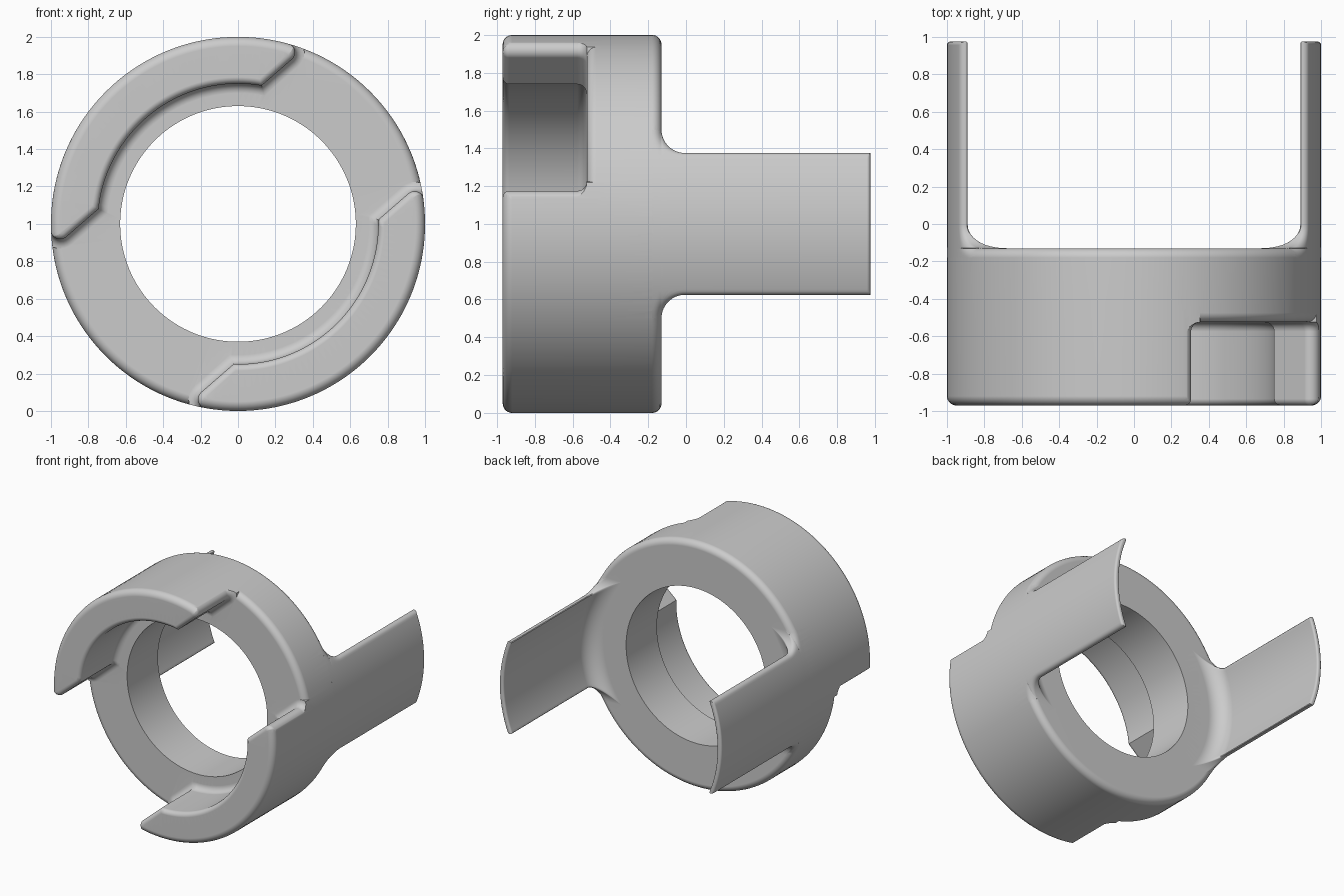
import bpy, bmesh, math
from mathutils import Vector

if "Cube" in bpy.data.objects:
    bpy.data.objects.remove(bpy.data.objects["Cube"])

SEGMENTS = 144
OUTER, BORE, JAW, PRONG = 1.0, 0.63, 0.75, 0.96
FRONT, FLOOR, BACK, END = -0.97, -0.525, -0.13, 0.975
ROUND = 0.05      # rim rounding and floor fillet
SOFT = 0.035      # rounding of the jaw edges
SWEEP = 0.125     # fillet at the prong roots
HALF = 0.375      # half height of a prong

grey = bpy.data.materials.new("satin grey")
grey.use_nodes = True
color = (0.6, 0.6, 0.6, 1)
grey.diffuse_color = color
grey.node_tree.nodes["Principled BSDF"].inputs["Base Color"].default_value = color


def arc(cx, cy, r, start, stop, n=8):
    """Points on a circle, angles in degrees."""
    angles = [math.radians(start + (stop - start) * i / n) for i in range(n + 1)]
    return [(cx + r * math.cos(a), cy + r * math.sin(a)) for a in angles]


def skin(name, loops, closed=False):
    """Solid from equal-length loops, capped unless it closes on itself."""
    bm = bmesh.new()
    rings = [[bm.verts.new(p) for p in loop] for loop in loops]
    n = len(rings[0])
    pairs = list(zip(rings, rings[1:]))
    if closed:
        pairs.append((rings[-1], rings[0]))
    else:
        bm.faces.new(rings[0])
        bm.faces.new(rings[-1])
    for a, b in pairs:
        for i in range(n):
            j = (i + 1) % n
            bm.faces.new((a[i], a[j], b[j], b[i]))
    bmesh.ops.recalc_face_normals(bm, faces=bm.faces)
    mesh = bpy.data.meshes.new(name)
    bm.to_mesh(mesh)
    bm.free()
    mesh.materials.append(grey)
    obj = bpy.data.objects.new(name, mesh)
    bpy.context.collection.objects.link(obj)
    return obj


def lathe(name, profile):
    """Spin a closed (radius, y) profile about the y axis through the ring centre."""
    turns = [2 * math.pi * i / SEGMENTS for i in range(SEGMENTS)]
    return skin(name, [[(r * math.cos(a), y, 1 + r * math.sin(a)) for r, y in profile]
                       for a in turns], closed=True)


def combine(target, tool, operation):
    mod = target.modifiers.new(operation, 'BOOLEAN')
    mod.operation, mod.object, mod.solver = operation, tool, 'EXACT'
    bpy.context.view_layer.objects.active = target
    bpy.ops.object.modifier_apply(modifier=mod.name)
    bpy.data.objects.remove(tool)


def front_rim(y):
    return arc(OUTER - ROUND, y + ROUND, ROUND, -90, 0)


# Main ring, both outer rims rounded
collar = lathe("coupling_collar",
               [(BORE, FLOOR)] + front_rim(FLOOR)
               + arc(OUTER - ROUND, BACK - ROUND, ROUND, 0, 90) + [(BORE, BACK)])

# Jaws: a front ring cut by a disc plus a slanted channel
jaws = lathe("jaws", [(BORE + 0.03, FRONT)] + front_rim(FRONT)
             + [(OUTER, FLOOR + 0.1), (BORE + 0.03, FLOOR + 0.1)])
slant = math.radians(41)
along = Vector((math.cos(slant), 0, math.sin(slant)))
across = Vector((-math.sin(slant), 0, math.cos(slant)))


def jaw_end(side, half_width, inset):
    """Rounded jaw tip from the outside inwards, then the inner corner."""
    s = half_width + ROUND
    t = math.sqrt((OUTER - ROUND + 0.002) ** 2 - s * s)
    phi = math.degrees(math.atan2(s, t))
    far = Vector((t, s)).normalized() * 1.5
    corner_s = half_width + inset
    corner_t = math.sqrt((JAW + inset) ** 2 - corner_s ** 2)
    points = [tuple(far)] + arc(t, s, ROUND - inset, phi, -90, 10) + [(corner_t, corner_s)]
    return [(side * a, b) for a, b in points]


def recess_loop(y, inset):
    right, left = jaw_end(1, 0.475, inset), jaw_end(-1, 0.55, inset)
    start, stop = (math.degrees(math.atan2(p[-1][1], p[-1][0])) for p in (right, left))
    half = right + arc(0, 0, JAW + inset, start, stop, 40)[1:-1] + left[::-1]
    outline = half + [(t, -s) for t, s in reversed(half)]
    return [along * t + across * s + Vector((0, y, 1)) for t, s in outline]


lip = arc(FRONT + SOFT, SOFT, SOFT, 180, 270, 6)
foot = [(FLOOR - ROUND + y, x - ROUND) for x, y in arc(0, 0, ROUND, 0, 90, 6)]
levels = [(-1.2, SOFT)] + lip + foot + [(FLOOR + 0.2, -ROUND)]
lip_end = FRONT + SOFT
recess = skin("recess_cutter",
              [recess_loop(y, 0 if abs(y - lip_end) < 1e-6 else o) for y, o in levels])
combine(jaws, recess, 'DIFFERENCE')
combine(collar, jaws, 'UNION')


# Rear prongs: thin curved strips lofted along y, flaring into the ring
def drop(u, r):
    """Depth of a rounding of radius r at distance u from its edge."""
    return r - math.sqrt(r * r - (r - min(max(u, 0), r)) ** 2)


def edge_distance(y, z):
    if y < BACK + SWEEP:
        side = math.hypot(y - BACK - SWEEP, HALF + SWEEP - abs(z)) - SWEEP
    else:
        side = HALF - abs(z)
    return min(side, END - y)


def prong_section(side, y, blend, sink=0):
    """Cross-section at y; blend runs from 0 at the root to 1 on the strip."""
    half = HALF + SWEEP * (1 - blend)
    inner = PRONG - SWEEP * (1 - blend)
    heights = [half * math.sin(math.pi / 2 * (i / 16 - 1)) for i in range(33)]
    outside, inside = [], []
    for z in heights:
        u = edge_distance(y, z)
        ro = OUTER - sink - drop(u, ROUND - 0.032 * blend)
        ri = inner + drop(u, 0.001 + 0.014 * blend)
        outside.append((side * math.sqrt(ro * ro - z * z), y, 1 + z))
        inside.append((side * math.sqrt(ri * ri - z * z), y, 1 + z))
    return outside + inside[::-1]


stations = [(BACK - ROUND * (1 - i / 5), 0) for i in range(5)]
stations += [(y, (HALF + SWEEP - h) / SWEEP)
             for y, h in arc(BACK + SWEEP, HALF + SWEEP, SWEEP, 180, 270, 14)]
stations += [(y, 1) for y, _ in arc(END - 0.018, 0, 0.018, 90, 0, 5)]
for side, name in ((1, "left_prong"), (-1, "right_prong")):
    loops = [prong_section(side, BACK - 0.08, 0, 0.03)]
    loops += [prong_section(side, y, blend) for y, blend in stations]
    combine(collar, skin(name, loops), 'UNION')

# Smooth shading with crisp edges
bpy.ops.object.select_all(action='DESELECT')
collar.select_set(True)
bpy.context.view_layer.objects.active = collar
bpy.ops.object.shade_smooth_by_angle(angle=math.radians(35))
normals = collar.modifiers.new("weighted normals", 'WEIGHTED_NORMAL')
normals.keep_sharp = True
